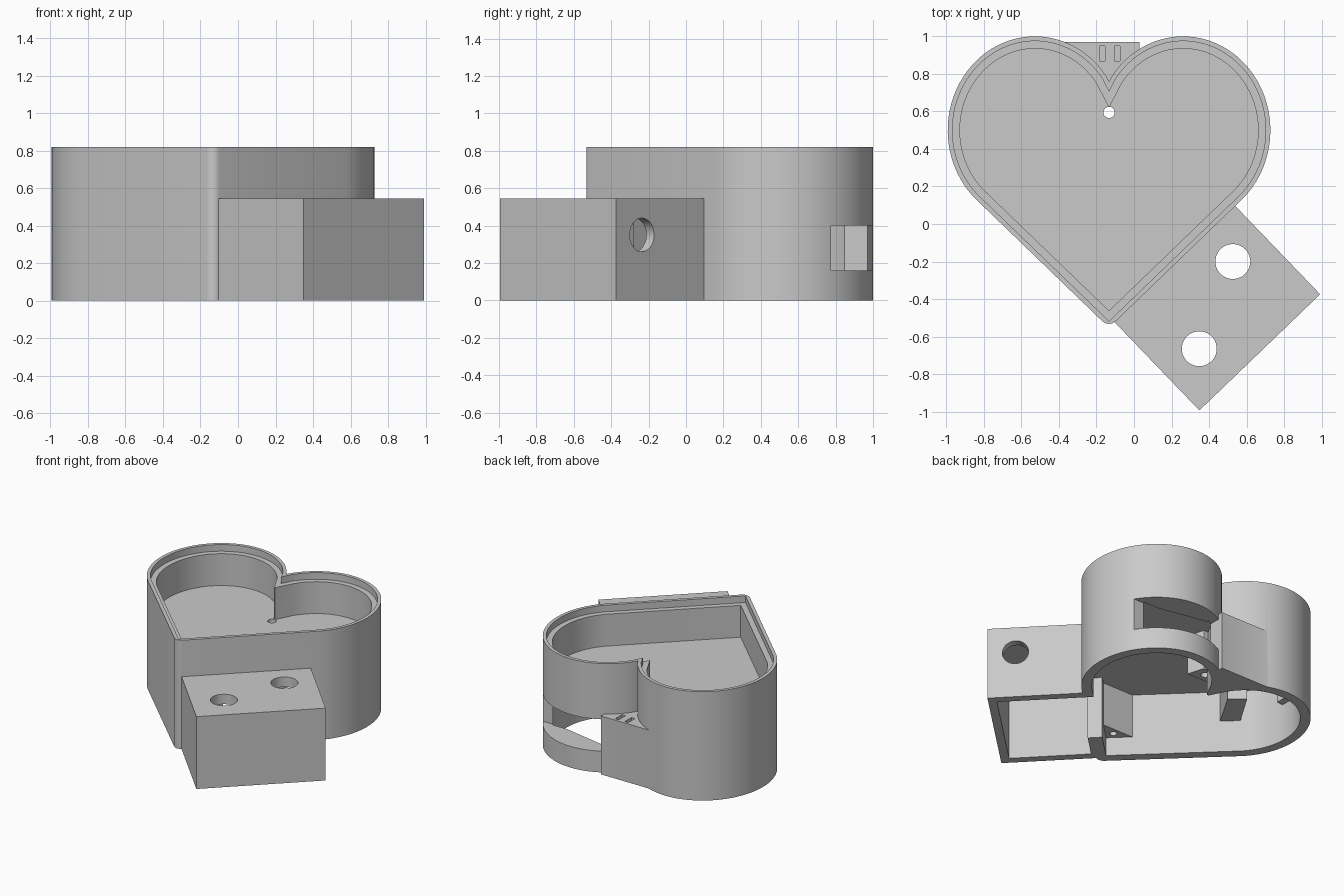
import bpy, bmesh, math
from mathutils import Vector

cube = bpy.data.objects.get("Cube")
if cube:
    bpy.data.objects.remove(cube, do_unlink=True)

grey = bpy.data.materials.new("plain grey")
grey.use_nodes = True
COLOUR = (0.59, 0.59, 0.59, 1)
grey.diffuse_color = COLOUR
grey.node_tree.nodes["Principled BSDF"].inputs["Base Color"].default_value = COLOUR

AXIS = -0.133       # x of the heart's mirror line
HEIGHT = 0.82
CEILING = 0.47      # underside of the tray floor


def prism(name, points, z0, z1):
    """Upright prism over a 2D outline."""
    bm = bmesh.new()
    face = bm.faces.new([bm.verts.new((x, y, z0)) for x, y in points])
    top = bmesh.ops.extrude_face_region(bm, geom=[face])["geom"]
    moved = [v for v in top if isinstance(v, bmesh.types.BMVert)]
    bmesh.ops.translate(bm, verts=moved, vec=(0, 0, z1 - z0))
    bmesh.ops.recalc_face_normals(bm, faces=bm.faces)
    mesh = bpy.data.meshes.new(name)
    bm.to_mesh(mesh)
    bm.free()
    mesh.materials.append(grey)
    obj = bpy.data.objects.new(name, mesh)
    bpy.context.collection.objects.link(obj)
    return obj


def rect(x0, y0, x1, y1):
    return [(x0, y0), (x1, y0), (x1, y1), (x0, y1)]


def circle(cx, cy, r, n=40):
    return [(cx + r * math.cos(2 * math.pi * i / n),
             cy + r * math.sin(2 * math.pi * i / n)) for i in range(n)]


def heart(inset, blunt=False):
    """Heart outline moved inwards by inset: notch, lobe, straight side, tip."""
    a, b, n = 0.465, 0.50, 56
    lobe = []
    for i in range(n + 1):
        t = math.radians(147 - 193.2 * i / n)
        c, s = math.cos(t), math.sin(t)
        k = math.hypot(a * c, b * s)
        lobe.append((0.395 + a * a * c / k - inset * c, 0.5 + b * b * s / k - inset * s))
    if blunt:
        lobe += [(0.035, -0.519), (0.019, -0.529)]
    half = [(AXIS + x, y) for x, y in lobe]
    other = [(AXIS - x, y) for x, y in reversed(lobe)]
    notch = (AXIS, 0.758 - 2.13 * inset)
    tip = (AXIS, -0.533 if blunt else -0.552 + inset / 0.72)
    return [notch] + half + [tip] + other


def combine(body, tool, operation):
    """Apply one boolean to the body and discard the tool."""
    mod = body.modifiers.new("combine", "BOOLEAN")
    mod.operation, mod.solver, mod.object = operation, "EXACT", tool
    bpy.context.view_layer.update()
    graph = bpy.context.evaluated_depsgraph_get()
    mesh = bpy.data.meshes.new_from_object(body.evaluated_get(graph))
    body.modifiers.clear()
    body.data = mesh
    bpy.data.objects.remove(tool, do_unlink=True)


def add(body, points, z0, z1):
    combine(body, prism("addition", points, z0, z1), "UNION")


def cut(body, points, z0, z1):
    combine(body, prism("cutter", points, z0, z1), "DIFFERENCE")


# Directions of the side box: along the heart's side, and out from it
corner = Vector((-0.097, -0.53))
along = Vector((0.645, 0.62)).normalized()
out = Vector((along.y, -along.x))
LENGTH, DEPTH, WALL = 0.893, 0.643, 0.06


def side_rect(u0, v0, u1, v1):
    return [tuple(corner + along * u + out * v) for u, v in rect(u0, v0, u1, v1)]


# Heart shell with the side box and the filler behind the notch
case = prism("heart_case", heart(0, True), 0, HEIGHT)
add(case, side_rect(0, -0.03, LENGTH, DEPTH), 0, 0.545)
add(case, [(-0.37, 0.97), (0.03, 0.97), (0.03, 0.88), (-0.09, 0.75),
           (AXIS, 0.72), (-0.2, 0.78), (-0.37, 0.93)], 0, 0.44)

# Upper tray with a stepped rim
cut(case, heart(0.025), 0.77, 1)
cut(case, heart(0.065), 0.53, 1)

# Lower hollow, box hollow and the passage between them
cut(case, heart(0.07), -0.1, CEILING)
cut(case, side_rect(WALL, 0.02, LENGTH - WALL, DEPTH - WALL), -0.1, CEILING)
cut(case, side_rect(0.28, -0.1, LENGTH - WALL, 0.1), -0.1, CEILING)

# Shelf and lintel inside the lobe, with the slot between them
for z0, z1 in ((0.09, 0.2), (0.38, 0.5)):
    add(case, [(0.06, 0.86), (0.44, 0.785), (0.59, 0.785), (0.5, 0.9),
               (0.26, 0.96), (0.09, 0.91)], z0, z1)
cut(case, rect(0.03, 0.775, 0.9, 1.1), 0.16, 0.4)

# Cable grooves in the filler
for x in (-0.185, -0.105):
    cut(case, rect(x, 0.87, x + 0.03, 0.95), 0.39, 0.6)

# Screw bosses under the notch and in the tip, and ribs on the long wall
add(case, [(-0.2, 0.66), (-0.07, 0.66), (-0.03, 0.53), (-0.24, 0.53)], 0.17, 0.5)
add(case, [(AXIS, -0.49), (AXIS + 0.17, -0.33), (AXIS - 0.17, -0.33)], 0.14, 0.5)
add(case, [(-0.81, 0.16), (-0.71, 0.06), (-0.54, 0.35), (-0.64, 0.44)], 0.24, 0.5)
add(case, rect(-0.97, 0.48, -0.87, 0.56), 0.28, 0.5)

# Screw holes, and round holes in the box lid
cut(case, circle(AXIS, 0.595, 0.03), -0.1, 1)
cut(case, circle(AXIS, -0.38, 0.025), 0.1, 0.4)
for x, y in ((0.527, -0.2), (0.348, -0.665)):
    cut(case, circle(x, y, 0.093), 0.4, 0.7)

# Round hole through the end wall of the box
bore = prism("bore", circle(0, 0, 0.09), -0.1, 0.1)
middle = corner + along * (LENGTH - WALL / 2) + out * 0.45
bore.location = (middle.x, middle.y, 0.35)
bore.rotation_euler = Vector((along.x, along.y, 0)).to_track_quat("Z", "Y").to_euler()
combine(case, bore, "DIFFERENCE")

bpy.ops.object.select_all(action="DESELECT")
case.select_set(True)
bpy.context.view_layer.objects.active = case
bpy.ops.object.shade_smooth_by_angle(angle=math.radians(30))
